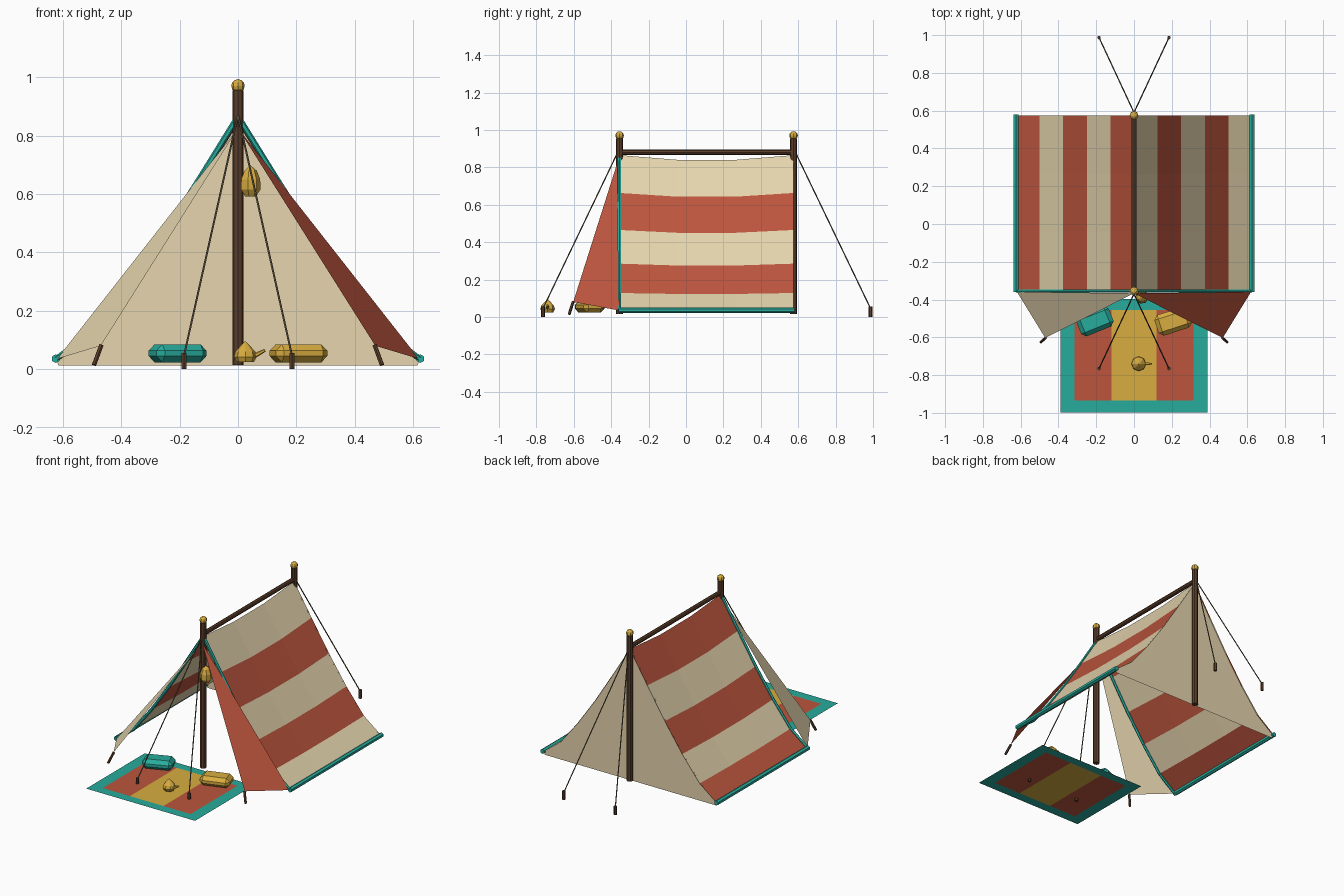
import bpy, bmesh, math
from mathutils import Vector, Matrix

if "Cube" in bpy.data.objects:
    bpy.data.objects.remove(bpy.data.objects["Cube"])


def material(name, r, g, b):
    m = bpy.data.materials.new(name)
    m.diffuse_color = [(c / 255) ** 2.2 for c in (r, g, b)] + [1]
    m.use_nodes = True
    m.node_tree.nodes["Principled BSDF"].inputs["Base Color"].default_value = m.diffuse_color
    return m


CREAM = material("cream", 229, 212, 172)
RED = material("red", 187, 86, 64)
TEAL = material("teal", 44, 170, 155)
GOLD = material("gold", 216, 172, 66)
WOOD = material("wood", 92, 64, 46)
ROPE = material("rope", 105, 92, 74)


def finish(name, bm, mats, fix=True):
    if fix:
        bmesh.ops.recalc_face_normals(bm, faces=bm.faces)
    me = bpy.data.meshes.new(name)
    bm.to_mesh(me)
    bm.free()
    for m in mats:
        me.materials.append(m)
    ob = bpy.data.objects.new(name, me)
    bpy.context.collection.objects.link(ob)
    return ob


def tube(name, pts, r, mat, sides=8, r2=None):
    """Straight round bars along a path."""
    bm = bmesh.new()
    pts = [Vector(p) for p in pts]
    for a, b in zip(pts, pts[1:]):
        d = b - a
        mx = Matrix.Translation((a + b) / 2) @ d.to_track_quat('Z', 'Y').to_matrix().to_4x4()
        bmesh.ops.create_cone(bm, cap_ends=True, segments=sides, radius1=r,
                              radius2=r if r2 is None else r2, depth=d.length, matrix=mx)
    return finish(name, bm, [mat])


def lathe(name, profile, centre, sides, mat):
    """Faceted turned shape from (radius, z) points."""
    bm = bmesh.new()
    vs = [bm.verts.new((r, 0, z)) for r, z in profile]
    es = [bm.edges.new(p) for p in zip(vs, vs[1:])]
    bmesh.ops.spin(bm, geom=vs + es, axis=(0, 0, 1), cent=(0, 0, 0),
                   steps=sides, angle=2 * math.pi)
    bmesh.ops.remove_doubles(bm, verts=bm.verts, dist=1e-5)
    ob = finish(name, bm, [mat])
    ob.location = centre
    return ob


def grid(name, rows, mats, pick):
    """Sheet of quads; pick(i, j) chooses the material index."""
    bm = bmesh.new()
    vs = [[bm.verts.new(p) for p in row] for row in rows]
    for i in range(len(vs) - 1):
        for j in range(len(vs[0]) - 1):
            f = bm.faces.new((vs[i][j], vs[i][j + 1], vs[i + 1][j + 1], vs[i + 1][j]))
            f.material_index = pick(i, j)
    bm.normal_update()
    if sum(f.normal.z for f in bm.faces) < 0:
        bmesh.ops.reverse_faces(bm, faces=bm.faces)
    return finish(name, bm, mats, False)


def polygon(name, pts, mat):
    bm = bmesh.new()
    bm.faces.new([bm.verts.new(p) for p in pts])
    return finish(name, bm, [mat], False)


FRONT, BACK = -0.355, 0.575
SLOPE = [(0, .865), (.125, .663), (.25, .465), (.375, .285), (.5, .128), (.622, .035)]

# Poles, finials and ridge
for tag, y in (("front", FRONT), ("back", BACK)):
    tube(f"{tag}_pole", [(0, y, .015), (0, y, .955)], .019, WOOD)
    bm = bmesh.new()
    bmesh.ops.create_uvsphere(bm, u_segments=8, v_segments=6, radius=.023)
    finish(f"{tag}_pole_knob", bm, [GOLD]).location = (0, y, .97)
tube("ridge_pole", [(0, FRONT, .88), (0, BACK, .88)], .014, WOOD)

for side, s, first in (("right", 1, 0), ("left", -1, 1)):
    # Sagging striped roof sheet
    rows = []
    for k, (x, z) in enumerate(SLOPE):
        sag = .025 * (1 - k / 5)
        rows.append([(s * x, FRONT + (BACK - FRONT) * j / 3, z - (sag if j in (1, 2) else 0))
                     for j in range(4)])
    grid(f"{side}_roof_sheet", rows, [CREAM, RED], lambda i, j: (i + first) % 2)

    # Rolled hem and front edge trim
    tube(f"{side}_hem", [(s * .624, FRONT - .005, .036), (s * .624, BACK + .005, .036)],
         .015, TEAL, 6)
    tube(f"{side}_front_trim", [(s * x, FRONT, z) for x, z in SLOPE], .01, TEAL, 6)

    # Door flap pulled out to its peg
    flap = [(0, FRONT - .012, .825), (s * .47, -.603, .08), (s * .62, FRONT - .004, .035)]
    polygon(f"{side}_door_flap", flap[::s], [CREAM, RED][s > 0])
    tube(f"{side}_flap_peg", [(s * .493, -.625, .014), (s * .468, -.603, .082)], .008, WOOD, 6)

    # Guy ropes and pegs
    for tag, y0, y1 in (("front", FRONT - .015, -.765), ("back", BACK + .015, .987)):
        tube(f"{tag}_{side}_rope", [(0, y0, .87), (s * .185, y1, .045)], .0035, ROPE, 5)
        tube(f"{tag}_{side}_peg", [(s * .185, y1, 0), (s * .185, y1, .055)], .01, WOOD, 6)

# Back wall following the roof slope
rim = [(x, z) for x, z in SLOPE[1:]] + [(.615, .013)]
polygon("back_wall", [(x, BACK - .008, z) for x, z in rim[::-1]] + [(0, BACK - .008, .865)]
        + [(-x, BACK - .008, z) for x, z in rim], CREAM)
bpy.data.objects["back_wall"].data.flip_normals()

# Rug with border and stripes
xs, ys = (-.39, -.315, -.12, .12, .315, .39), (-.997, -.935, -.455, -.397)
grid("rug", [[(x, y, .018) for x in xs] for y in ys], [TEAL, RED, GOLD],
     lambda i, j: 0 if i != 1 or j in (0, 4) else (2 if j == 2 else 1))

# Cushions
for name, x, ang, mat in (("teal_cushion", -.207, 22, TEAL), ("gold_cushion", .207, 18, GOLD)):
    bm = bmesh.new()
    bmesh.ops.create_cube(bm, size=1)
    bmesh.ops.scale(bm, vec=(.185, .115, .062), verts=bm.verts)
    bmesh.ops.bevel(bm, geom=bm.edges[:], offset=.022, segments=1, affect='EDGES')
    ob = finish(name, bm, [mat])
    ob.location = (x, -.515, .054)
    ob.rotation_euler.z = math.radians(ang)

# Hanging lantern
lathe("lantern", [(0, .592), (.02, .592), (.035, .615), (.034, .65), (.022, .68), (0, .698)],
      (.042, -.388, 0), 7, GOLD)

# Teapot and spout
lathe("teapot", [(0, .024), (.03, .024), (.039, .042), (.034, .06), (.018, .078), (0, .096)],
      (.025, -.74, 0), 8, GOLD)
tube("teapot_spout", [(.055, -.74, .045), (.093, -.74, .065)], .009, GOLD, 6, .005)
